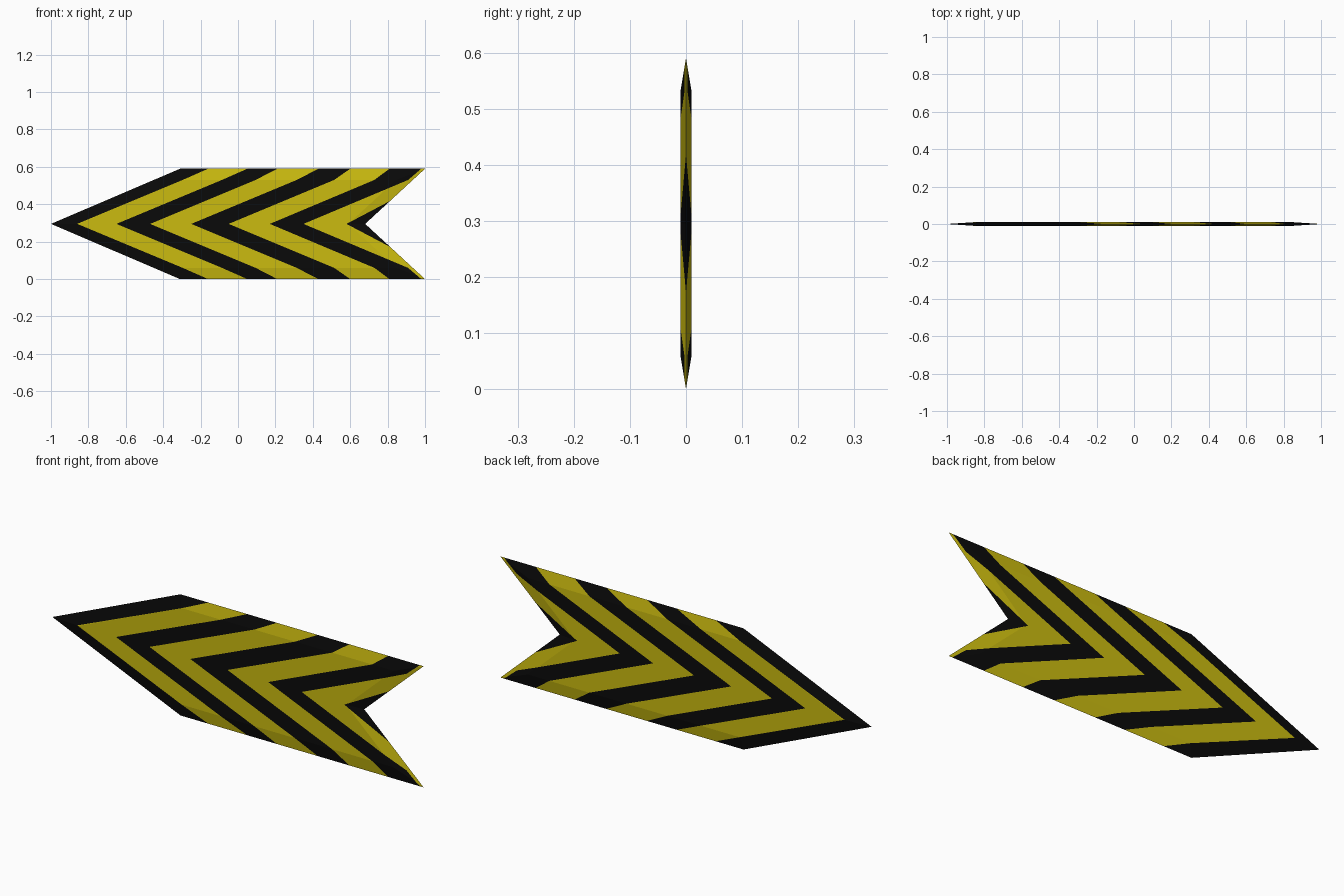
import bpy, bmesh
from mathutils import Vector

if "Cube" in bpy.data.objects:
    bpy.data.objects.remove(bpy.data.objects["Cube"])

HALF, KINK, T = 0.295, 0.235, 0.01   # half height, start of top bevel, half thickness


def material(name, rgb):
    m = bpy.data.materials.new(name)
    m.diffuse_color = (*rgb, 1)
    m.use_nodes = True
    m.node_tree.nodes["Principled BSDF"].inputs["Base Color"].default_value = m.diffuse_color
    return m


black = material("black paint", (0.003, 0.003, 0.003))
yellow = material("yellow paint", (0.60, 0.50, 0.005))

# One quarter of the arrow board: flat face plus three bevels to a sharp rim
bm = bmesh.new()
pts = {
    "A": (-1, 0, 0), "B": (-0.31, 0, HALF), "C": (1, 0, HALF), "D": (0.68, 0, 0),
    "a": (-0.85, -T, 0), "b": (-0.30, -T, KINK), "c": (0.845, -T, KINK), "d": (0.59, -T, 0),
}
v = {k: bm.verts.new(p) for k, p in pts.items()}
for loop in ("AabB", "adcb", "bcCB", "dDCc"):
    bm.faces.new([v[k] for k in loop])


def cut(co, no, upper=None):
    faces = [f for f in bm.faces
             if upper is None or (f.calc_center_median().z > KINK) == upper]
    edges = {e for f in faces for e in f.edges}
    verts = {p for f in faces for p in f.verts}
    bmesh.ops.bisect_plane(bm, geom=[*verts, *edges, *faces], dist=1e-5,
                           plane_co=co, plane_no=Vector(no).normalized())


# Chevron stripe edges: x on the centre line, slope, x at the rim
stripes = [(-0.86, 2.40, -0.16), (-0.65, 2.40, 0.05), (-0.47, 2.40, 0.21),
           (-0.25, 2.40, 0.43), (-0.05, 2.40, 0.60), (0.17, 2.38, 0.81),
           (0.35, 2.38, 0.98), (0.58, 1.90, 1.15)]


def edge_x(s, z):
    x0, k, x1 = s
    if z <= KINK:
        return x0 + k * z
    xk = x0 + k * KINK
    return xk + (x1 - xk) * (z - KINK) / (HALF - KINK)


cut((0, 0, KINK), (0, 0, 1))
for s in stripes:
    xk = edge_x(s, KINK)
    cut((s[0], 0, 0), (1, 0, -s[1]), False)
    cut((xk, 0, KINK), (1, 0, -(s[2] - xk) / (HALF - KINK)), True)

# Alternate the colours between the stripe edges
for f in bm.faces:
    c = f.calc_center_median()
    f.material_index = sum(c.x > edge_x(s, c.z) for s in stripes) % 2

mesh = bpy.data.meshes.new("arrow_board")
bm.to_mesh(mesh)
bm.free()
mesh.materials.append(black)
mesh.materials.append(yellow)
board = bpy.data.objects.new("arrow_board", mesh)
bpy.context.collection.objects.link(board)
board.location.z = HALF

# Mirror to the back and the lower half
mirror = board.modifiers.new("mirror", "MIRROR")
mirror.use_axis = (False, True, True)
mirror.merge_threshold = 0.0005
